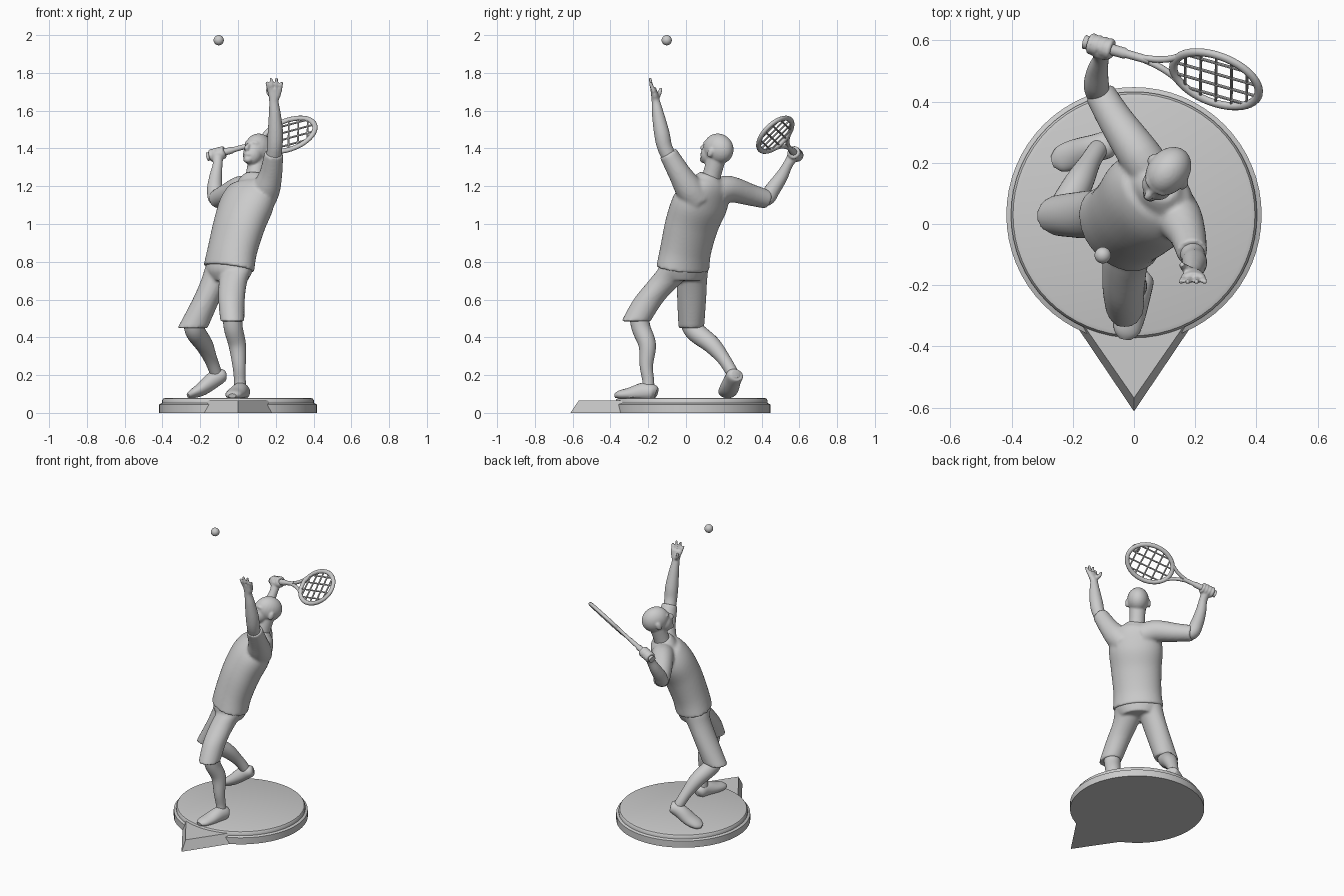
import bpy, bmesh, math
from mathutils import Vector as V, Matrix

if "Cube" in bpy.data.objects:
    bpy.data.objects.remove(bpy.data.objects["Cube"])

def spline(secs, n):
    """Catmull-Rom interpolation of (x, y, z, rx, ry) sections."""
    out = []
    for i in range(len(secs) - 1):
        p = [secs[max(0, min(len(secs) - 1, i + k))] for k in (-1, 0, 1, 2)]
        for j in range(n):
            t = j / n
            out.append([0.5 * (2*b + (c - a)*t + (2*a - 5*b + 4*c - d)*t*t + (3*b - a - 3*c + d)*t**3)
                        for a, b, c, d in zip(*p)])
    return out + [list(secs[-1])]

def sweep(bm, secs, ref=(1, 0, 0), n=5, seg=24, flat=False, floor=None, loop=False):
    """Tube through elliptical sections; rx lies along ref, flat keeps rings level."""
    secs = [tuple(s) + (s[3],) if len(s) == 4 else tuple(s) for s in secs]
    pts = spline(secs, n) if n > 1 else [list(s) for s in secs]
    rings = []
    for i, p in enumerate(pts):
        if loop:
            t = V(pts[(i + 1) % len(pts)][:3]) - V(pts[i - 1][:3])
        else:
            t = V(pts[min(i + 1, len(pts) - 1)][:3]) - V(pts[max(i - 1, 0)][:3])
        t = V((0, 0, 1)) if flat else t.normalized()
        a = V(ref) - t * V(ref).dot(t)
        a.normalize()
        b = t.cross(a)
        ring = []
        for k in range(seg):
            q = 2 * math.pi * k / seg
            co = V(p[:3]) + a * (p[3] * math.cos(q)) + b * (p[4] * math.sin(q))
            if floor is not None:
                co.z = max(co.z, floor)
            ring.append(bm.verts.new(co))
        rings.append(ring)
    pairs = list(zip(rings, rings[1:])) + ([(rings[-1], rings[0])] if loop else [])
    for r, s in pairs:
        for k in range(seg):
            bm.faces.new((r[k], r[(k + 1) % seg], s[(k + 1) % seg], s[k]))
    if not loop:
        bm.faces.new(rings[0][::-1])
        bm.faces.new(rings[-1])

def ball(bm, c, r, axes=None):
    """Ellipsoid with radii r along the given axes."""
    ax = axes or (V((1, 0, 0)), V((0, 1, 0)), V((0, 0, 1)))
    m = Matrix([ax[k] * r[k] for k in range(3)]).transposed().to_4x4()
    m.translation = V(c)
    bmesh.ops.create_uvsphere(bm, u_segments=24, v_segments=16, radius=1, matrix=m)

def finish(name, bm, voxel=0, smooth=3):
    bmesh.ops.recalc_face_normals(bm, faces=bm.faces)
    me = bpy.data.meshes.new(name)
    bm.to_mesh(me)
    bm.free()
    ob = bpy.data.objects.new(name, me)
    bpy.context.collection.objects.link(ob)
    if voxel:
        r = ob.modifiers.new("blend", 'REMESH')
        r.mode, r.voxel_size, r.use_smooth_shade = 'VOXEL', voxel, True
        s = ob.modifiers.new("soften", 'SMOOTH')
        s.factor, s.iterations = 0.5, smooth
    else:
        bpy.ops.object.select_all(action='DESELECT')
        ob.select_set(True)
        bpy.context.view_layer.objects.active = ob
        bpy.ops.object.shade_smooth_by_angle(angle=math.radians(35))
    return ob

# round base with stepped rim
bm = bmesh.new()
prof = [(0, .417), (.045, .417), (.052, .402), (.066, .402), (.076, .395), (.08, .382)]
sweep(bm, [(0, .03, z, r) for z, r in prof], n=1, seg=64, flat=True)
finish("base", bm)

# pointed wedge on the front of the base
bm = bmesh.new()
lo = [bm.verts.new(p) for p in ((-.19, -.33, 0), (0, -.612, 0), (.19, -.33, 0), (0, -.1, 0))]
hi = [bm.verts.new(p) for p in ((-.165, -.33, .065), (0, -.568, .065), (.165, -.33, .065), (0, -.1, .065))]
bm.faces.new(lo[::-1])
bm.faces.new(hi)
for k in range(4):
    bm.faces.new((lo[k], lo[(k + 1) % 4], hi[(k + 1) % 4], hi[k]))
finish("base_pointer", bm)

# shirt: torso and two sleeves
W = (.66, -.75, 0)
bm = bmesh.new()
sweep(bm, [(-.048, -.017, .765, .158, .115), (-.03, -.002, .86, .15, .115), (.008, .032, 1.0, .158, .12),
           (.048, .075, 1.11, .168, .12), (.08, .11, 1.19, .145, .095), (.085, .122, 1.235, .09, .07),
           (.088, .13, 1.262, .058, .052)], W, seg=40)
sweep(bm, [(.12, .06, 1.13, .08), (.15, .015, 1.19, .075), (.175, -.035, 1.27, .06), (.19, -.095, 1.375, .05)])
sweep(bm, [(.06, .16, 1.17, .075), (.015, .23, 1.185, .07), (-.06, .34, 1.155, .058), (-.113, .43, 1.13, .05)], (0, 0, 1))
finish("shirt", bm, .009, 4)

# shorts: pelvis and two legs
bm = bmesh.new()
sweep(bm, [(-.045, -.015, .70, .11, .085), (-.045, -.015, .76, .145, .108), (-.035, -.005, .84, .14, .105)], W, flat=True)
sweep(bm, [(.0, -.05, .77, .085, .09), (-.025, -.105, .70, .076, .092), (-.034, -.195, .6, .07, .083),
           (-.03, -.265, .485, .064, .077)], flat=True)
sweep(bm, [(-.09, .035, .77, .085, .085), (-.122, .032, .70, .075, .08), (-.168, .03, .6, .073, .077),
           (-.24, .028, .45, .08, .068)], flat=True)
finish("shorts", bm, .009, 3)

# lower legs
bm = bmesh.new()
sweep(bm, [(-.03, -.25, .53, .052), (-.025, -.238, .45, .05), (-.004, -.205, .36, .046), (.006, -.21, .25, .035),
           (.01, -.2, .17, .031), (.012, -.2, .11, .034)])
finish("front_lower_leg", bm)
bm = bmesh.new()
sweep(bm, [(-.235, .015, .5, .05), (-.228, .045, .435, .053), (-.18, .135, .362, .047), (-.145, .2, .285, .035),
           (-.12, .24, .22, .032), (-.11, .25, .19, .03)])
finish("back_lower_leg", bm)

# shoes: front one flat, back one raised on its toes
bm = bmesh.new()
sweep(bm, [(.028, -.155, .105, .02, .025), (.022, -.175, .11, .043, .042), (.01, -.225, .11, .046, .05),
           (-.012, -.295, .1, .05, .035), (-.025, -.35, .095, .042, .024), (-.03, -.375, .09, .02, .012)],
      (1, -.25, 0), floor=.079)
finish("front_shoe", bm)
bm = bmesh.new()
sweep(bm, [(-.07, .265, .205, .02, .018), (-.083, .26, .2, .043, .036), (-.13, .247, .175, .045, .044),
           (-.19, .228, .128, .05, .036), (-.24, .212, .102, .043, .024), (-.265, .204, .092, .02, .012)],
      (.25, 1, 0), floor=.079)
finish("back_shoe", bm)

# head with jaw, brow, nose, ears and neck
L = V((-.57, -.72, .36)).normalized()
S = L.cross(V((0, 0, 1))).normalized()
U = S.cross(L)
C = V((.112, .172, 1.398))
hd = lambda s, l, u: C + S * s + L * l + U * u
bm = bmesh.new()
ax = (S, L, U)
ball(bm, C, (.068, .088, .08), ax)
ball(bm, hd(0, .04, -.045), (.052, .052, .062), ax)
ball(bm, hd(0, .072, -.09), (.024, .02, .018), ax)
ball(bm, hd(0, .07, .005), (.045, .02, .014), ax)
ball(bm, hd(0, .084, -.065), (.022, .014, .012), ax)
sweep(bm, [hd(0, .083, 0).to_tuple() + (.008,), hd(0, .096, -.02).to_tuple() + (.011,),
           hd(0, .1, -.035).to_tuple() + (.014,), hd(0, .085, -.042).to_tuple() + (.012,)], tuple(S), seg=12)
for s in (-1, 1):
    ball(bm, hd(s * .069, -.005, -.02), (.01, .017, .027), ax)
sweep(bm, [(.08, .12, 1.19, .055), (.09, .137, 1.26, .049), (.108, .165, 1.36, .05)], seg=24)
finish("head", bm, .006, 3)

# raised arm with open hand
bm = bmesh.new()
sweep(bm, [(.18, -.06, 1.3, .04), (.194, -.11, 1.4, .04), (.198, -.128, 1.48, .041), (.195, -.148, 1.58, .032),
           (.19, -.16, 1.65, .025, .022), (.193, -.166, 1.685, .034, .019), (.194, -.174, 1.72, .036, .015)])
for bx, tx, tz in ((.166, .15, 1.752), (.184, .174, 1.774), (.204, .204, 1.775), (.222, .233, 1.752)):
    sweep(bm, [(bx, -.17, 1.7, .011), ((bx + tx) / 2, -.184, 1.735, .01), (tx, -.19, tz, .007)], seg=10)
sweep(bm, [(.185, -.155, 1.67, .015), (.162, -.14, 1.695, .012), (.156, -.132, 1.72, .008)], seg=10)
finish("raised_arm", bm, .0055, 2)

# racket frame of reference
O = V((-.162, .595, 1.356))
A = V((.58, -.165, .157)).normalized()
B = V((0, .7, .7))
B = (B - A * B.dot(A)).normalized()
N = A.cross(B)
rk = lambda a, b, r, r2=None: tuple(O + A * a + B * b) + (r, r2 or r)
HC, HA, HB = .462, .15, .112

# racket arm with gripping hand
bm = bmesh.new()
sweep(bm, [(-.08, .37, 1.145, .038), (-.115, .425, 1.135, .041), (-.123, .46, 1.185, .041), (-.118, .505, 1.25, .034),
           (-.108, .54, 1.315, .026), (-.108, .565, 1.355, .03)])
ball(bm, O + A * .06 + V((0, -.014, -.008)), (.044, .026, .03), (A, B, N))
for k in range(4):
    c = O + A * (.026 + .021 * k)
    ring = [tuple(c + (B * math.cos(q) + N * math.sin(q)) * .025) + (.011, .011)
            for q in [math.pi * j / 8 for j in range(16)]]
    sweep(bm, ring, tuple(A), n=1, seg=10, loop=True)
finish("racket_arm", bm, .0055, 2)

# racket handle and throat
bm = bmesh.new()
sweep(bm, [rk(0, 0, .023), rk(.012, 0, .022), rk(.02, 0, .019), rk(.14, 0, .018), rk(.15, 0, .014), rk(.23, 0, .013)],
      tuple(N), n=1, seg=16)
for s in (-1, 1):
    sweep(bm, [rk(.21, s * .004, .011), rk(.26, s * .016, .011), rk(.31, s * .04, .011), rk(.37, s * .088, .012)],
          tuple(N), seg=12)
finish("racket_handle", bm)

# racket hoop
bm = bmesh.new()
sweep(bm, [rk(HC + HA * math.cos(q), HB * math.sin(q), .012, .014) for q in [math.pi * k / 24 for k in range(48)]],
      tuple(N), n=1, seg=12, loop=True)
finish("racket_hoop", bm)

# racket strings
bm = bmesh.new()
for k in range(-2, 3):
    a = k * .054
    h = HB * math.sqrt(1 - (a / HA) ** 2)
    sweep(bm, [rk(HC + a, -h, .005), rk(HC + a, h, .005)], tuple(N), n=1, seg=8)
for k in (-1.5, -.5, .5, 1.5):
    b = k * .05
    h = HA * math.sqrt(1 - (b / HB) ** 2)
    sweep(bm, [rk(HC - h, b, .005), rk(HC + h, b, .005)], tuple(N), n=1, seg=8)
finish("racket_strings", bm)

# tossed ball
bm = bmesh.new()
ball(bm, (-.102, -.102, 1.973), (.027, .027, .027))
finish("tennis_ball", bm)
